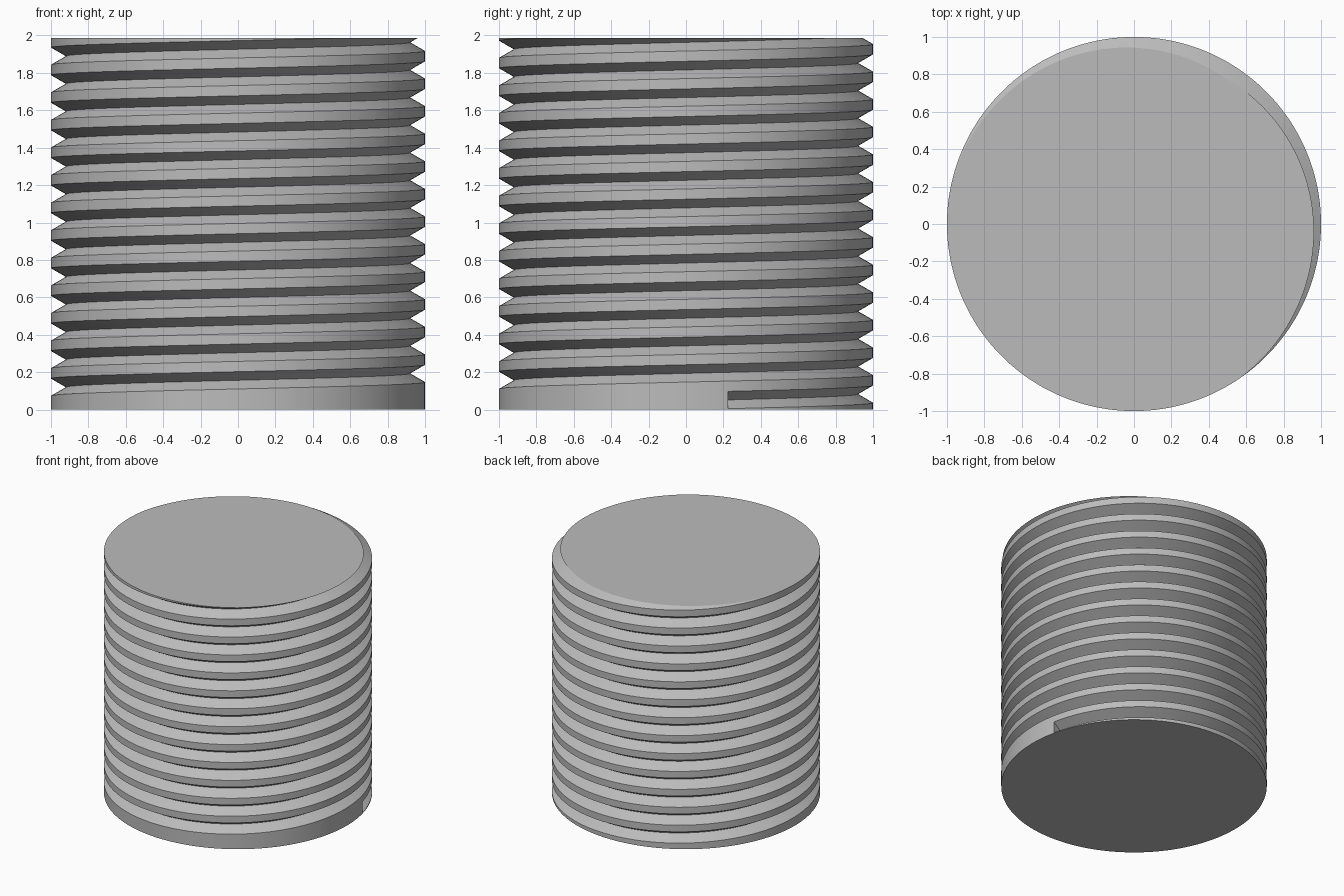
import bpy
import bmesh
from math import cos, sin, tau, radians

if "Cube" in bpy.data.objects:
    bpy.data.objects.remove(bpy.data.objects["Cube"], do_unlink=True)

# Thread dimensions
RADIUS, ROOT_RADIUS, HEIGHT = 1.0, 0.92, 1.987
PITCH, HALF_WIDTH = 0.1475, 0.0463
START_ANGLE, START_Z = radians(13), 0.051
SEGMENTS, TURNS = 240, 14

bm = bmesh.new()


def column(i, turns):
    """Vertical outline of the thread at one angle: foot, then three points per groove."""
    a = START_ANGLE + tau * i / SEGMENTS

    def point(r, z):
        return bm.verts.new((r * cos(a), r * sin(a), z))

    verts = [point(RADIUS, 0)]
    for k in range(turns):
        z = START_Z + PITCH * (k + i / SEGMENTS)
        verts += [point(RADIUS, z - HALF_WIDTH), point(ROOT_RADIUS, z),
                  point(RADIUS, z + HALF_WIDTH)]
    return verts


# Helical side surface
cols = [column(0, TURNS + 1)]
cols += [column(i, TURNS) for i in range(1, SEGMENTS)]
first, last = cols[0], cols[-1]
for a, b in zip(cols, cols[1:]):
    for j in range(3 * TURNS):
        bm.faces.new((a[j], b[j], b[j + 1], a[j + 1]))

# Closing strip: each groove joins the one a turn higher
for j in range(1, 3 * TURNS):
    bm.faces.new((last[j], first[j + 3], first[j + 4], last[j + 1]))
bm.faces.new((last[0], first[0], first[1], first[3], first[4], last[1]))

# Blunt wall where the groove starts, and the flat base
bm.faces.new((first[1], first[2], first[3]))
bm.faces.new([c[0] for c in reversed(cols)])

# Cut the top level and cap it
bmesh.ops.bisect_plane(bm, geom=bm.verts[:] + bm.edges[:] + bm.faces[:], dist=1e-6,
                       plane_co=(0, 0, HEIGHT), plane_no=(0, 0, 1), clear_outer=True)
rim = [e for e in bm.edges if e.is_boundary]
bmesh.ops.contextual_create(bm, geom=rim)
bmesh.ops.recalc_face_normals(bm, faces=bm.faces[:])

mesh = bpy.data.meshes.new("threaded_rod")
bm.to_mesh(mesh)
bm.free()
rod = bpy.data.objects.new("threaded_rod", mesh)
bpy.context.collection.objects.link(rod)

# Plain grey metal
grey = bpy.data.materials.new("plain_grey")
grey.use_nodes = True
colour = (0.5, 0.5, 0.5, 1)
grey.diffuse_color = colour
grey.node_tree.nodes["Principled BSDF"].inputs["Base Color"].default_value = colour
mesh.materials.append(grey)

bpy.context.view_layer.objects.active = rod
rod.select_set(True)
bpy.ops.object.shade_smooth_by_angle(angle=radians(30))
